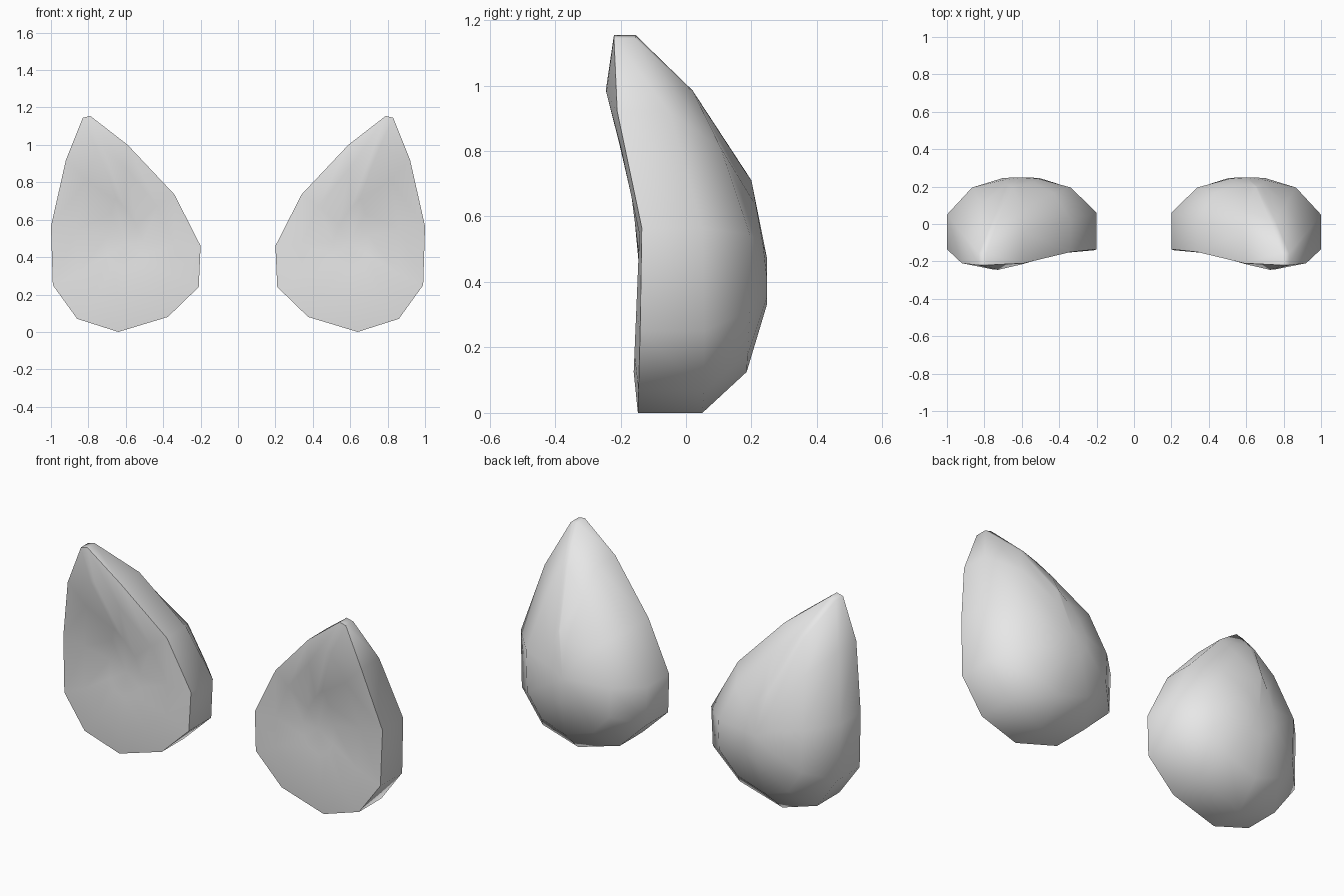
import bpy
import bmesh
import math

default_cube = bpy.data.objects.get("Cube")
if default_cube:
    bpy.data.objects.remove(default_cube, do_unlink=True)

# One plain colour for both pads
grey = bpy.data.materials.new("light_grey")
grey.use_nodes = True
colour = (0.8, 0.8, 0.8, 1)
grey.diffuse_color = colour
shader = next(n for n in grey.node_tree.nodes if n.type == 'BSDF_PRINCIPLED')
shader.inputs["Base Color"].default_value = colour

# Teardrop outline: x, z, front rim depth, back rim depth
OUTLINE = [
    (.79, 1.155, -.22, -.155), (.83, 1.145, -.22, -.155),
    (.92, .92, -.21, -.05), (1, .565, -.135, .05),
    (.99, .25, -.14, .055), (.86, .07, -.145, .055),
    (.64, 0, -.147, .05), (.375, .08, -.145, .055),
    (.21, .24, -.14, .06), (.2, .46, -.135, .06),
    (.34, .735, -.15, .02), (.59, 1, -.21, -.04),
]
# Depth against height for the inner rings
FRONT_FACE = [(.12, -.16), (.55, -.142), (.7, -.17), (.985, -.245)]
DOME_EDGE = [(.12, .185), (.3, .195), (.55, .195), (.7, .16), (.985, .02)]
DOME_CROWN = [(.33, .247), (.45, .247), (.71, .2)]


def depth_at(profile, z):
    """Interpolate a depth profile at a height."""
    if z <= profile[0][0]:
        return profile[0][1]
    for (z0, y0), (z1, y1) in zip(profile, profile[1:]):
        if z <= z1:
            return y0 + (y1 - y0) * (z - z0) / (z1 - z0)
    return profile[-1][1]


def inner_ring(profile, scale, low, high):
    """Shrink the outline and lay it on a depth profile."""
    ring = []
    for x, z, _, _ in OUTLINE:
        height = low + (high - low) * z / OUTLINE[0][1]
        ring.append((.605 + scale * (x - .605), depth_at(profile, height), height))
    return ring


def build_pad(name, side):
    rings = [
        inner_ring(FRONT_FACE, .24, .33, .71),
        inner_ring(FRONT_FACE, .66, .125, .985),
        [(x, front, z) for x, z, front, back in OUTLINE],
        [(x, back, z) for x, z, front, back in OUTLINE],
        inner_ring(DOME_EDGE, .66, .125, .985),
        inner_ring(DOME_CROWN, .24, .33, .71),
    ]
    bm = bmesh.new()
    loops = [[bm.verts.new((side * x, y, z)) for x, y, z in ring] for ring in rings]
    count = len(OUTLINE)
    # Bridge neighbouring rings
    for first, second in zip(loops, loops[1:]):
        for i in range(count):
            j = (i + 1) % count
            bm.faces.new((first[i], first[j], second[j], second[i]))
    # Close the front and the crown of the dome with fans
    for loop, depth in ((loops[0], -.142), (loops[-1], .248)):
        centre = bm.verts.new((side * .6, depth, .47))
        for i in range(count):
            bm.faces.new((loop[i], loop[(i + 1) % count], centre))
    bmesh.ops.recalc_face_normals(bm, faces=bm.faces)
    mesh = bpy.data.meshes.new(name)
    bm.to_mesh(mesh)
    bm.free()
    mesh.materials.append(grey)
    pad = bpy.data.objects.new(name, mesh)
    bpy.context.collection.objects.link(pad)
    # Smooth dome and face, crisp front rim
    bpy.ops.object.select_all(action='DESELECT')
    pad.select_set(True)
    bpy.context.view_layer.objects.active = pad
    bpy.ops.object.shade_smooth_by_angle(angle=math.radians(60))


build_pad("left_pad", 1)
build_pad("right_pad", -1)
